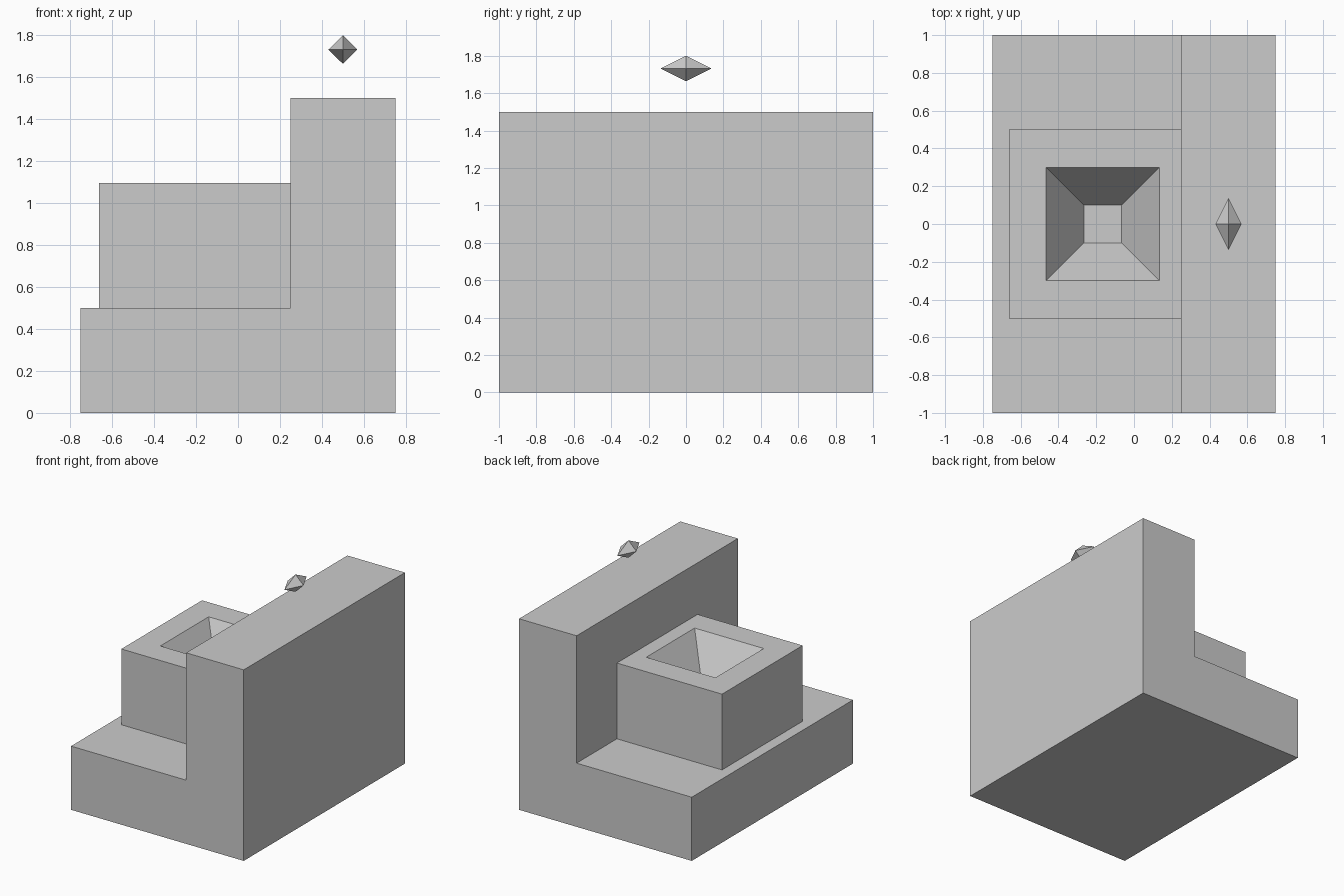
import bpy, bmesh
from mathutils import Matrix, Vector

if "Cube" in bpy.data.objects:
    bpy.data.objects.remove(bpy.data.objects["Cube"])


def finish(bm, name):
    bmesh.ops.recalc_face_normals(bm, faces=bm.faces[:])
    mesh = bpy.data.meshes.new(name)
    bm.to_mesh(mesh)
    bm.free()
    obj = bpy.data.objects.new(name, mesh)
    bpy.context.collection.objects.link(obj)
    return obj


# Stepped base: L profile extruded along y
bm = bmesh.new()
profile = [(-0.75, 0), (0.75, 0), (0.75, 1.5), (0.25, 1.5), (0.25, 0.5), (-0.75, 0.5)]
face = bm.faces.new([bm.verts.new((x, -1, z)) for x, z in profile])
side = bmesh.ops.extrude_face_region(bm, geom=[face])["geom"]
bmesh.ops.translate(bm, vec=(0, 2, 0),
                    verts=[v for v in side if isinstance(v, bmesh.types.BMVert)])
finish(bm, "stepped_base")

# Basin block: nested square loops from the foot, over the rim, down to the floor
bm = bmesh.new()
loops = []
for x0, x1, y, z in [(-0.663, 0.25, 0.5, 0.5), (-0.663, 0.25, 0.5, 1.095),
                     (-0.465, 0.135, 0.3, 1.095), (-0.265, -0.065, 0.1, 0.8)]:
    loops.append([bm.verts.new(p) for p in
                  [(x0, -y, z), (x1, -y, z), (x1, y, z), (x0, y, z)]])
for a, b in zip(loops, loops[1:]):
    for i in range(4):
        j = (i + 1) % 4
        bm.faces.new((a[i], a[j], b[j], b[i]))
bm.faces.new(loops[0])
bm.faces.new(loops[-1])
finish(bm, "basin_block")

# Floating crystal: stretched octahedron above the wall
bm = bmesh.new()
for axis in range(3):
    for s in (-1, 1):
        p = Vector((0, 0, 0))
        p[axis] = s
        bm.verts.new(p)
bmesh.ops.convex_hull(bm, input=bm.verts[:])
bm.transform(Matrix.Translation((0.5, 0, 1.732)) @ Matrix.Diagonal((0.069, 0.137, 0.068, 1)))
finish(bm, "crystal")
